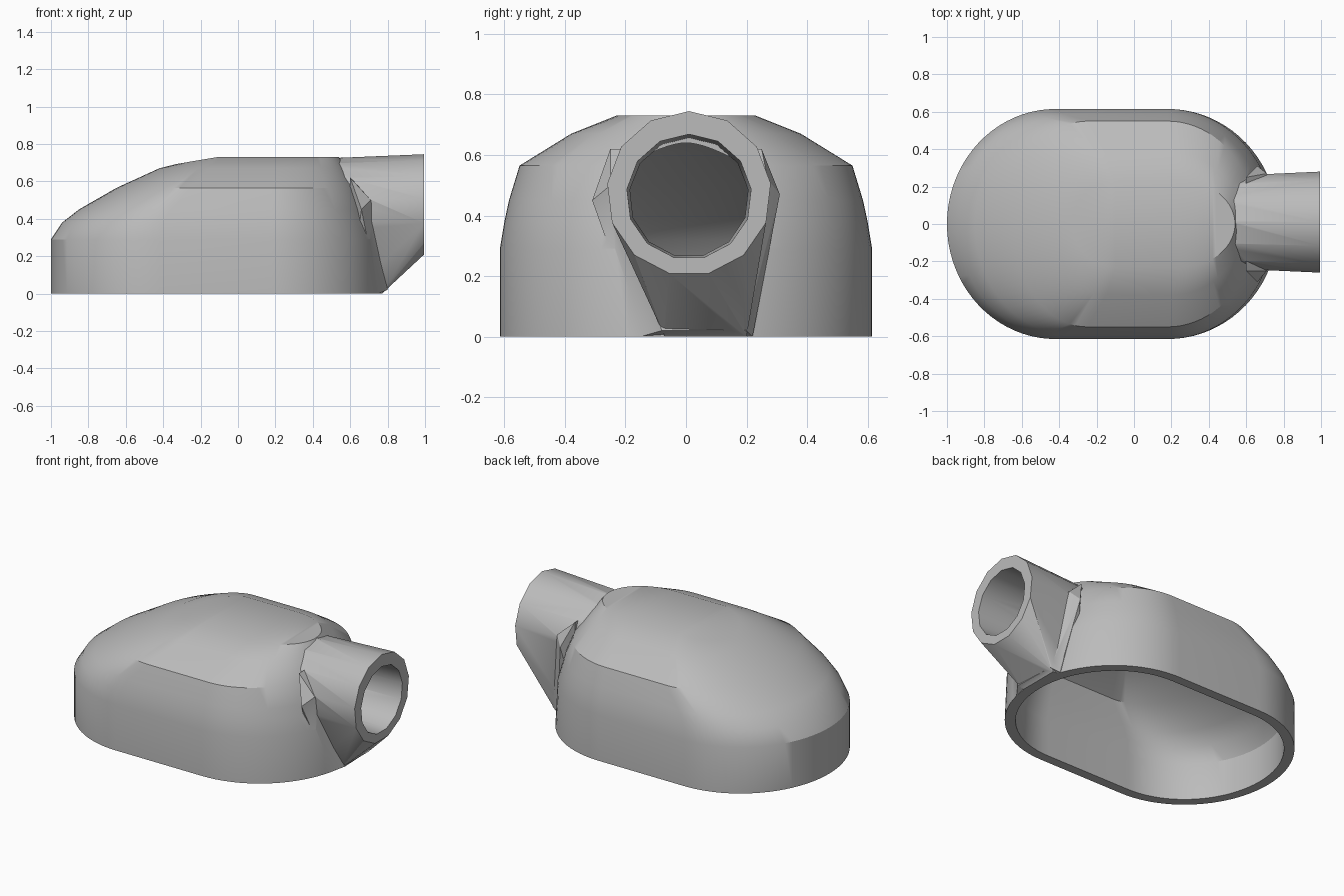
import bpy
import bmesh
from math import sin, cos, pi

if "Cube" in bpy.data.objects:
    bpy.data.objects.remove(bpy.data.objects["Cube"], do_unlink=True)

grey = bpy.data.materials.new("plain grey")
grey.use_nodes = True
grey.diffuse_color = (0.5, 0.5, 0.5, 1)
grey.node_tree.nodes["Principled BSDF"].inputs["Base Color"].default_value = (0.5, 0.5, 0.5, 1)

STEPS = 20  # segments in half of each rounded end
WALL = 0.06


def make_object(name, bm):
    bmesh.ops.recalc_face_normals(bm, faces=bm.faces)
    mesh = bpy.data.meshes.new(name)
    bm.to_mesh(mesh)
    bm.free()
    mesh.materials.append(grey)
    obj = bpy.data.objects.new(name, mesh)
    bpy.context.collection.objects.link(obj)
    return obj


# Dome sections: height, back tip, back centre, front centre, front tip, half width
SECTIONS = [
    (0.00, -1.00, -0.42, 0.18, 0.77, 0.615),
    (0.29, -1.00, -0.42, 0.18, 0.75, 0.615),
    (0.38, -0.94, -0.40, 0.18, 0.72, 0.60),
    (0.45, -0.85, -0.36, 0.18, 0.70, 0.585),
    (0.565, -0.65, -0.25, 0.18, 0.65, 0.55),
    (0.67, -0.42, -0.15, 0.20, 0.58, 0.38),
    (0.73, -0.33, -0.10, 0.25, 0.54, 0.23),
]


def half_outline(x0, c0, c1, x1, w):
    """Points of one side, from the back tip to the front tip."""
    angles = [i * pi / 2 / STEPS for i in range(STEPS + 1)]
    back = [(c0 - (c0 - x0) * cos(a), w * sin(a)) for a in angles]
    front = [(c1 + (x1 - c1) * sin(a), w * cos(a)) for a in angles]
    return back + front


def dome(name, inset, floor):
    """Loft the rounded sections, closed at the floor and the flat top."""
    bm = bmesh.new()
    rings = []
    for k, (z, x0, c0, c1, x1, w) in enumerate(SECTIONS):
        side = half_outline(x0 + inset, c0, c1, x1 - inset, w - inset)
        loop = side + [(x, -y) for x, y in side[-2:0:-1]]
        ring = []
        for x, y in loop:
            h = floor if k == 0 else z - inset
            if k == len(SECTIONS) - 1:  # the top slopes down towards the back
                h -= 0.17 * max(0, -0.11 - x)
            ring.append(bm.verts.new((x, y, h)))
        rings.append(ring)
    n = len(rings[0])
    for a, b in zip(rings, rings[1:]):
        for i in range(n):
            j = (i + 1) % n
            bm.faces.new((a[i], a[j], b[j], b[i]))
    bm.faces.new(rings[0])
    top = rings[-1]
    for i in range(n // 2):
        bm.faces.new(list(dict.fromkeys((top[i], top[i + 1], top[-i - 1], top[-i]))))
    return make_object(name, bm)


def circle(x, y, z, r, sides=13):
    return [(x, y + r * sin(2 * pi * i / sides), z + r * cos(2 * pi * i / sides))
            for i in range(sides)]


def hull(name, points):
    bm = bmesh.new()
    for p in points:
        bm.verts.new(p)
    result = bmesh.ops.convex_hull(bm, input=bm.verts)
    loose = [v for v in set(result["geom_interior"] + result["geom_unused"])
             if isinstance(v, bmesh.types.BMVert)]
    bmesh.ops.delete(bm, geom=loose, context="VERTS")
    bmesh.ops.dissolve_limit(bm, angle_limit=0.01, verts=bm.verts, edges=bm.edges)
    return make_object(name, bm)


housing = dome("housing", 0, 0)
cavity = dome("cavity_cutter", WALL, -0.05)

# Spout with a sloping foot below it
foot = [(0.77, -0.07, 0), (0.77, 0.20, 0), (0.6, -0.07, 0), (0.6, 0.20, 0)]
spout = hull("spout", circle(0.995, 0.01, 0.473, 0.272)
             + circle(0.52, 0.01, 0.475, 0.25) + foot)

# Thin fillets where the spout meets the housing
fillet = hull("spout_fillet", [
    (0.66, -0.31, 0.45), (0.75, -0.15, 0), (0.71, -0.25, 0.50), (0.80, -0.08, 0.02),
    (0.66, 0.31, 0.47), (0.74, 0.22, 0), (0.71, 0.27, 0.52), (0.79, 0.20, 0.02),
    (0.6, -0.1, 0), (0.6, 0.2, 0), (0.6, -0.25, 0.62), (0.6, 0.25, 0.62)])

bore = hull("bore_cutter", circle(1.05, 0.01, 0.462, 0.208)
            + circle(0.5, 0.01, 0.462, 0.195))

for part, operation in ((spout, "UNION"), (fillet, "UNION"),
                        (cavity, "DIFFERENCE"), (bore, "DIFFERENCE")):
    mod = housing.modifiers.new(part.name, "BOOLEAN")
    mod.operation = operation
    mod.solver = "EXACT"
    mod.object = part

# Bake the cuts, then drop the helpers
graph = bpy.context.evaluated_depsgraph_get()
baked = bpy.data.meshes.new_from_object(housing.evaluated_get(graph))
housing.modifiers.clear()
housing.data = baked
for helper in (spout, fillet, cavity, bore):
    bpy.data.objects.remove(helper, do_unlink=True)

for obj in bpy.context.selected_objects:
    obj.select_set(False)
housing.select_set(True)
bpy.context.view_layer.objects.active = housing
bpy.ops.object.shade_smooth_by_angle(angle=pi / 6)
